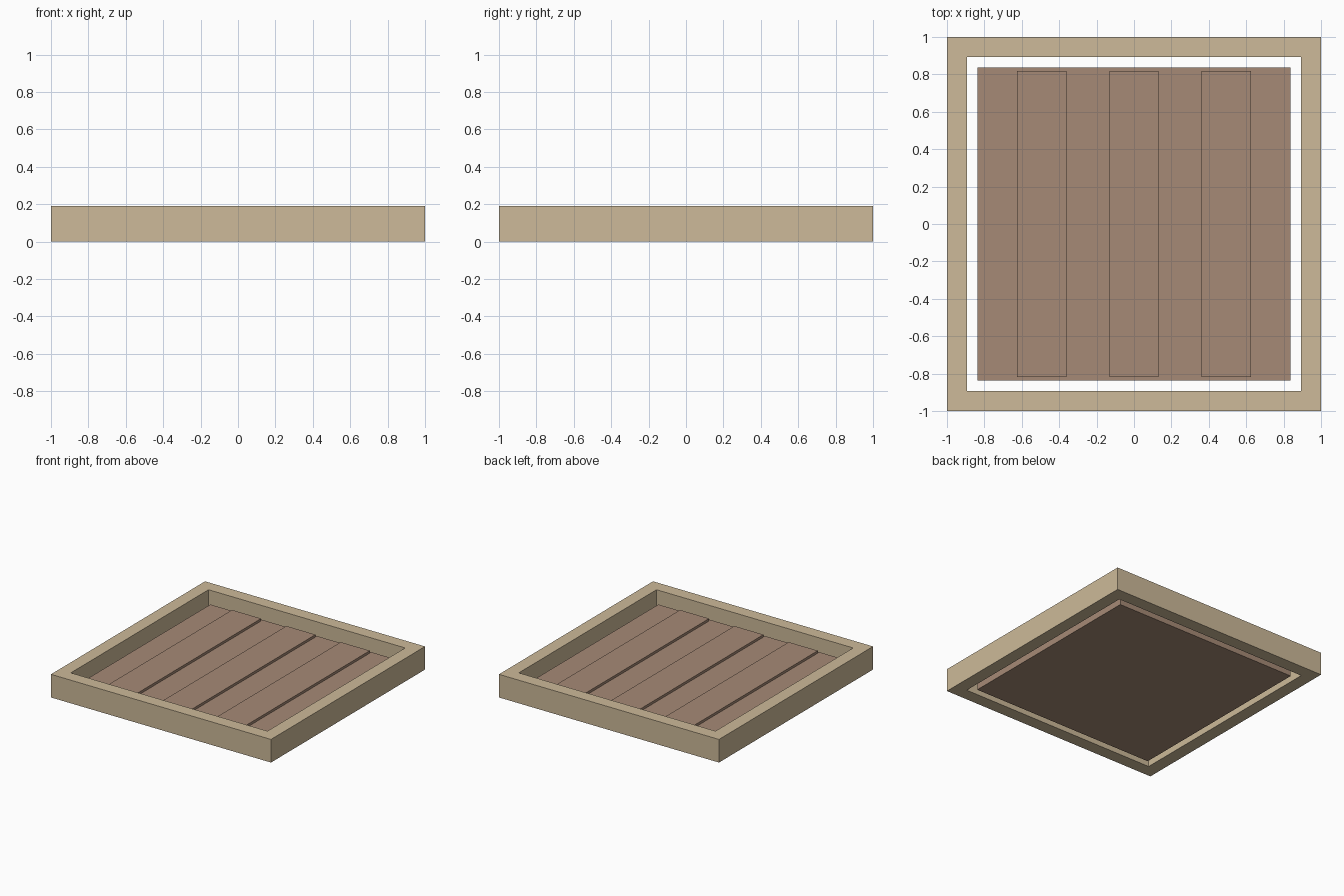
import bpy
import bmesh
from mathutils import Matrix

default = bpy.data.objects.get("Cube")
if default:
    bpy.data.objects.remove(default, do_unlink=True)


def make_material(name, rgb):
    mat = bpy.data.materials.new(name)
    mat.use_nodes = True
    mat.diffuse_color = (*rgb, 1)
    mat.node_tree.nodes["Principled BSDF"].inputs["Base Color"].default_value = (*rgb, 1)
    return mat


def finish(name, bm, mat):
    bmesh.ops.recalc_face_normals(bm, faces=bm.faces)
    mesh = bpy.data.meshes.new(name)
    bm.to_mesh(mesh)
    bm.free()
    mesh.materials.append(mat)
    obj = bpy.data.objects.new(name, mesh)
    bpy.context.collection.objects.link(obj)
    return obj


def box(name, x, half_x, half_y, z0, z1, mat):
    bm = bmesh.new()
    place = Matrix.Translation((x, 0, (z0 + z1) / 2))
    size = Matrix.Diagonal((2 * half_x, 2 * half_y, z1 - z0, 1))
    bmesh.ops.create_cube(bm, size=1, matrix=place @ size)
    return finish(name, bm, mat)


def square_ring(name, outer, inner, height, mat):
    # Sweep a rectangular section round the four corners
    bm = bmesh.new()
    section = [(outer, 0), (outer, height), (inner, height), (inner, 0)]
    corners = [(-1, -1), (1, -1), (1, 1), (-1, 1)]
    loops = [[bm.verts.new((sx * r, sy * r, z)) for r, z in section] for sx, sy in corners]
    for i in range(4):
        here, there = loops[i], loops[(i + 1) % 4]
        for j in range(4):
            k = (j + 1) % 4
            bm.faces.new((here[j], there[j], there[k], here[k]))
    return finish(name, bm, mat)


tan = make_material("tan wood", (0.610, 0.491, 0.319))
brown = make_material("brown wood", (0.381, 0.254, 0.181))

# Outer frame, open top and bottom
square_ring("frame", 1.0, 0.894, 0.19, tan)

# Inner panel, free of the frame all round
PANEL_TOP = 0.105
box("panel", 0, 0.838, 0.838, 0, PANEL_TOP, brown)

# Three raised planks
for side, x in (("right", -0.494), ("middle", 0), ("left", 0.494)):
    box(side + "_plank", x, 0.132, 0.817, PANEL_TOP - 0.01, 0.125, brown)
